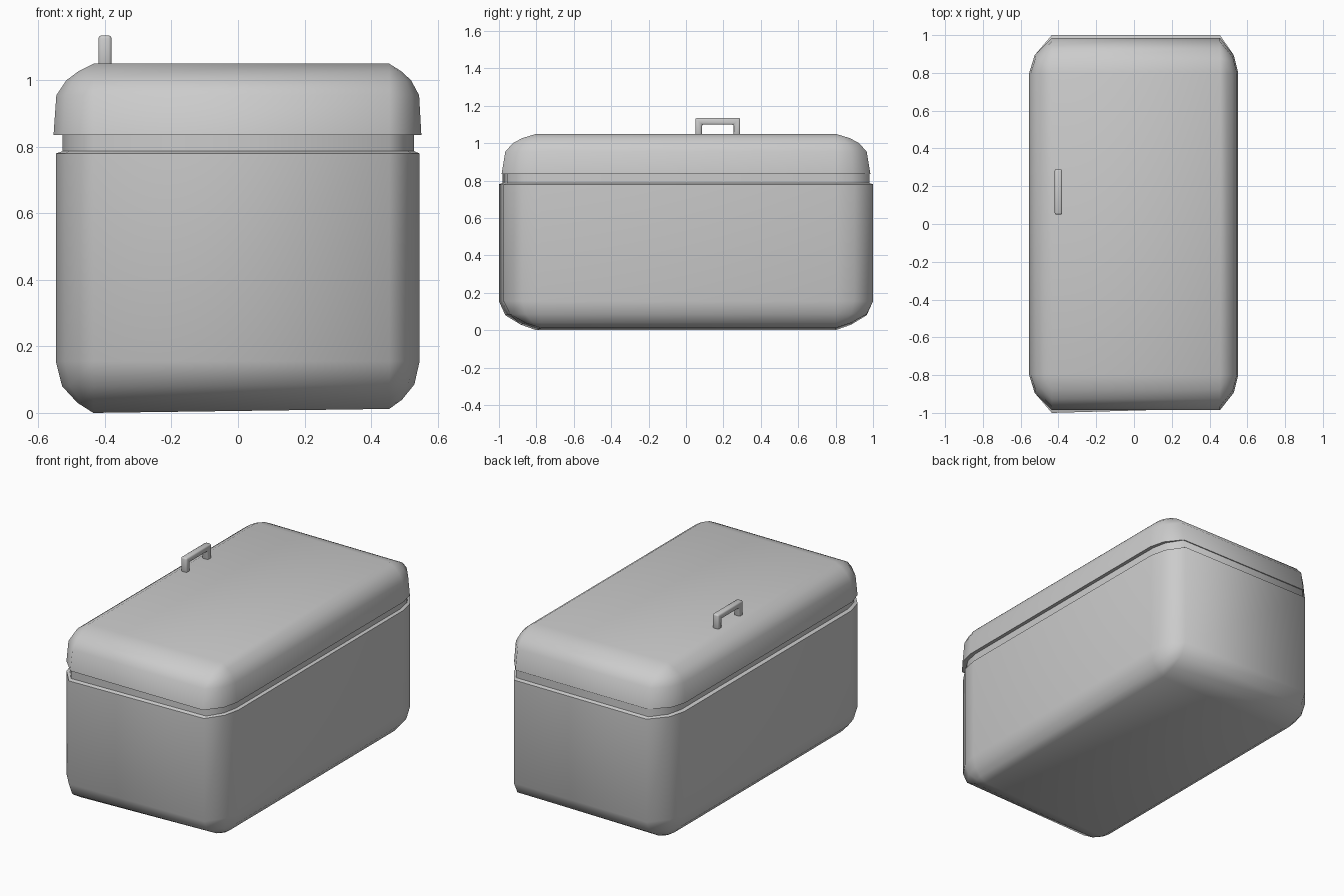
import bpy, bmesh, math

if "Cube" in bpy.data.objects:
    bpy.data.objects.remove(bpy.data.objects["Cube"])

CORE_L, CORE_R, CORE_Y = -0.435, 0.455, 0.80      # flat area inside the rounded corners
OUT_L, OUT_R, OUT_Y = 0.113, 0.091, 0.20          # corner reach to each side
ARC = [(1.0, 0.0), (0.76, 0.5), (0.0, 1.0)]       # two-segment corner


def ring(z, sx, sy):
    """Rounded rectangle, counter-clockwise; sx, sy scale the corner reach."""
    pts = []
    for dx, dy in ((1, 1), (-1, 1), (-1, -1), (1, -1)):
        arc = ARC if dx * dy > 0 else ARC[::-1]
        cx, ox = (CORE_R, OUT_R) if dx > 0 else (CORE_L, OUT_L)
        for ax, ay in arc:
            pts.append((cx + dx * ax * ox * sx, dy * (CORE_Y + ay * OUT_Y * sy), z))
    return pts


def finish(name, bm, angle):
    bmesh.ops.remove_doubles(bm, verts=bm.verts, dist=1e-4)
    bmesh.ops.recalc_face_normals(bm, faces=bm.faces)
    mesh = bpy.data.meshes.new(name)
    bm.to_mesh(mesh)
    bm.free()
    obj = bpy.data.objects.new(name, mesh)
    bpy.context.collection.objects.link(obj)
    bpy.ops.object.select_all(action='DESELECT')
    obj.select_set(True)
    bpy.context.view_layer.objects.active = obj
    bpy.ops.object.shade_smooth_by_angle(angle=math.radians(angle))
    return obj


def loft(name, rows, skew=False):
    bm = bmesh.new()
    rings = [[bm.verts.new(p) for p in ring(*r)] for r in rows]
    for a, b in zip(rings, rings[1:]):
        for i in range(len(a)):
            j = (i + 1) % len(a)
            bm.faces.new((a[i], a[j], b[j], b[i]))
    bm.faces.new(rings[0][::-1])
    bm.faces.new(rings[-1])
    if skew:   # slightly uneven front and underside
        for v in bm.verts:
            t = min(1, max(0, (v.co.x - CORE_L) / (CORE_R - CORE_L)))
            if v.co.y < 0:
                v.co.y += 0.025 * t
            v.co.z += 0.012 * t * max(0, 1 - v.co.z / 0.155)
    return finish(name, bm, 60)


# Body with rounded underside and recessed neck
loft("body", [(0, 0, 0), (0.03, 0.42, 0.42), (0.08, 0.83, 0.83), (0.155, 1, 1),
              (0.78, 1, 1), (0.787, 0.82, 0.90), (0.845, 0.82, 0.90)], skew=True)

# Flared lid with rounded top
loft("lid", [(0.835, 1.06, 0.93), (0.955, 0.985, 0.83), (1.0, 0.72, 0.63),
             (1.027, 0.40, 0.38), (1.05, 0, 0)])

# Handle: square bar bent into a bracket, extruded across x
bm = bmesh.new()
outline = [(0.05, 1.04), (0.085, 1.04), (0.085, 1.10), (0.255, 1.10),
           (0.255, 1.04), (0.29, 1.04), (0.29, 1.135), (0.05, 1.135)]
face = bm.faces.new([bm.verts.new((-0.42, y, z)) for y, z in outline])
ext = bmesh.ops.extrude_face_region(bm, geom=[face])
bmesh.ops.translate(bm, vec=(0.04, 0, 0),
                    verts=[g for g in ext['geom'] if isinstance(g, bmesh.types.BMVert)])
bmesh.ops.recalc_face_normals(bm, faces=bm.faces)
bmesh.ops.bevel(bm, geom=list(bm.edges), offset=0.009, segments=2, profile=0.5, affect='EDGES')
finish("handle", bm, 50)
